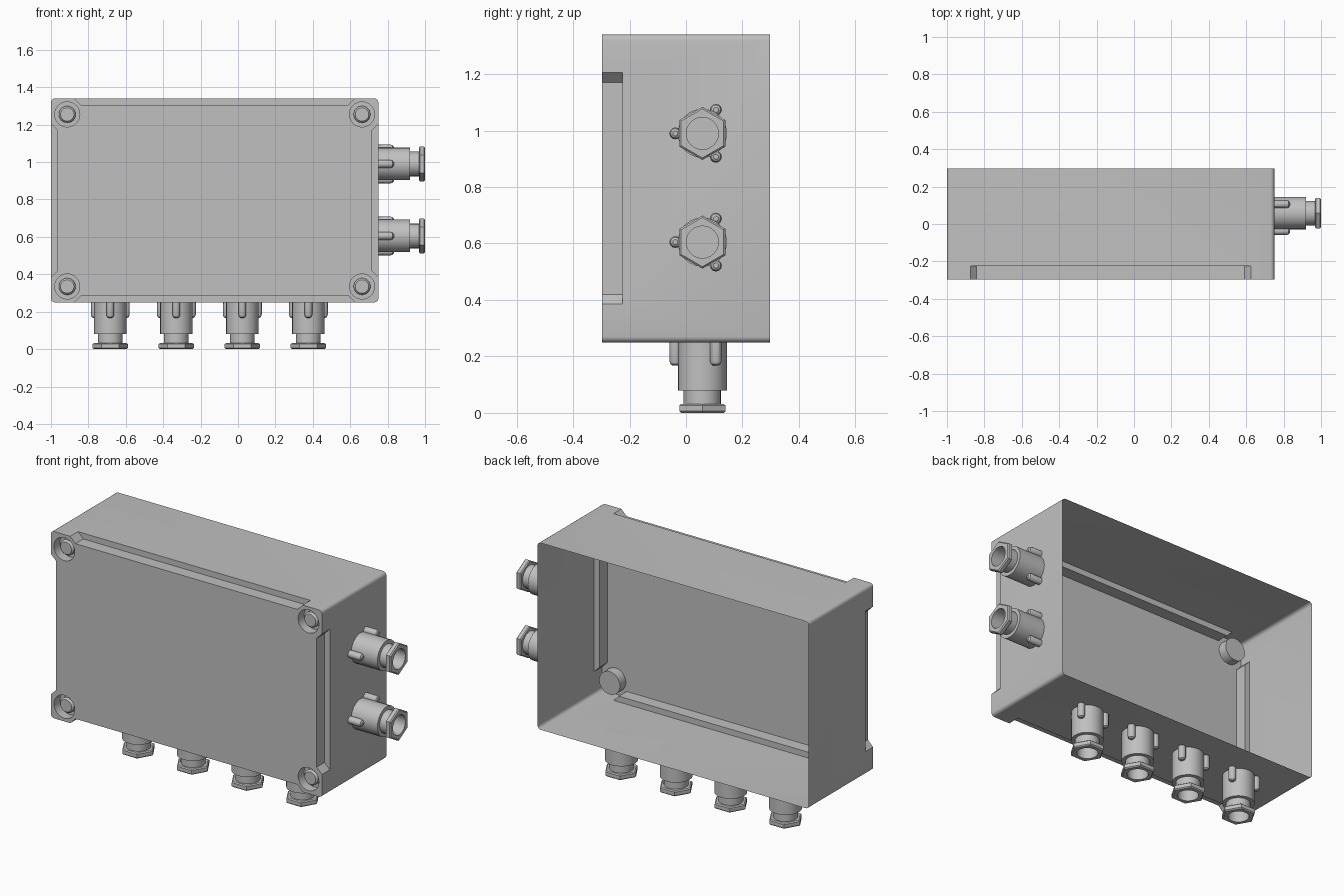
import bpy, bmesh, math
from mathutils import Matrix, Vector

cube = bpy.data.objects.get("Cube")
if cube:
    bpy.data.objects.remove(cube, do_unlink=True)

grey = bpy.data.materials.new("light_grey")
grey.use_nodes = True
colour = (0.53, 0.53, 0.53, 1)
grey.diffuse_color = colour
grey.node_tree.nodes["Principled BSDF"].inputs["Base Color"].default_value = colour

CX, CZ = -0.125, 0.795          # centre of the housing
HX, HY, HZ = 0.875, 0.297, 0.545  # half sizes of the housing
GLAND_Y = 0.058


def make_object(name, bm, matrix=Matrix()):
    bmesh.ops.recalc_face_normals(bm, faces=bm.faces)
    mesh = bpy.data.meshes.new(name)
    bm.to_mesh(mesh)
    bm.free()
    mesh.materials.append(grey)
    obj = bpy.data.objects.new(name, mesh)
    obj.matrix_world = matrix
    bpy.context.collection.objects.link(obj)
    return obj


def smooth(obj):
    bpy.ops.object.select_all(action='DESELECT')
    obj.select_set(True)
    bpy.context.view_layer.objects.active = obj
    bpy.ops.object.shade_smooth_by_angle(angle=math.radians(30))


def loft(bm, rings, segments=24, offset=Vector()):
    """Stack of (radius, height, is_hexagon) rings along z, capped at both ends."""
    loops = []
    for radius, height, is_hex in rings:
        loop = []
        for i in range(segments):
            a = math.tau * i / segments
            r = radius
            if is_hex:
                r *= math.cos(math.pi / 6) / math.cos(a % (math.pi / 3) - math.pi / 6)
            loop.append(bm.verts.new(offset + Vector((r * math.cos(a), r * math.sin(a), height))))
        loops.append(loop)
    for low, high in zip(loops, loops[1:]):
        for i in range(segments):
            j = (i + 1) % segments
            bm.faces.new((low[i], low[j], high[j], high[i]))
    bm.faces.new(loops[0][::-1])
    bm.faces.new(loops[-1])


# Housing block with rounded long edges
bm = bmesh.new()
bmesh.ops.create_cube(bm, size=2, matrix=Matrix.Translation((CX, 0, CZ)) @ Matrix.Diagonal((HX, HY, HZ, 1)))
long_edges = [e for e in bm.edges if abs(e.verts[0].co.y - e.verts[1].co.y) > 0.1]
bmesh.ops.bevel(bm, geom=long_edges, offset=0.02, segments=4, affect='EDGES', profile=0.5)
housing = make_object("housing", bm)

# Cutter: a groove on each front edge and a screw well in each corner
bm = bmesh.new()
groove, over = 0.034, 0.05
for turn in range(4):
    reach, half = (HZ, 0.75) if turn % 2 == 0 else (HX, 0.41)
    spin = Matrix.Rotation(turn * math.pi / 2, 4, 'Y')
    outline = [(-half - over, reach + over), (half + over, reach + over),
               (half - groove, reach - groove), (-half + groove, reach - groove)]
    verts = [bm.verts.new(Vector((CX, 0, CZ)) + spin @ Vector((x, -HY - over, z))) for x, z in outline]
    face = bm.faces.new(verts)
    result = bmesh.ops.extrude_face_region(bm, geom=[face])
    moved = [v for v in result["geom"] if isinstance(v, bmesh.types.BMVert)]
    bmesh.ops.translate(bm, verts=moved, vec=(0, over + 0.072, 0))
corners = [(CX + sx * 0.788, CZ + sz * 0.46) for sx in (-1, 1) for sz in (-1, 1)]
WELL = 0.055
lie_down = Matrix.Rotation(math.pi / 2, 4, 'X')   # local z points to the front
for x, z in corners:
    bmesh.ops.create_cone(bm, cap_ends=True, segments=32, radius1=0.067, radius2=0.067, depth=WELL * 2,
                          matrix=Matrix.Translation((x, -HY, z)) @ lie_down)
cutter = make_object("housing_cutter", bm)
cutter.hide_render = True
cut = housing.modifiers.new("cut", 'BOOLEAN')
cut.operation, cut.solver, cut.object = 'DIFFERENCE', 'EXACT', cutter
bpy.context.view_layer.objects.active = housing
bpy.ops.object.modifier_apply(modifier="cut")
bpy.data.objects.remove(cutter, do_unlink=True)

# Open the back so the housing is a thin shell
bm = bmesh.new()
bm.from_mesh(housing.data)
back = [f for f in bm.faces if f.calc_center_median().y > HY - 0.001]
bmesh.ops.delete(bm, geom=back, context='FACES')
bm.to_mesh(housing.data)
bm.free()
smooth(housing)

# Lid screws sitting in the wells
for n, (x, z) in enumerate(corners, 1):
    bm = bmesh.new()
    loft(bm, [(0.045, 0, False), (0.045, 0.03, False), (0.036, 0.04, False)])
    screw = make_object(f"lid_screw_{n}", bm, Matrix.Translation((x, -HY + WELL, z)) @ lie_down)
    smooth(screw)


def cable_gland(name, matrix):
    """Round body, neck and hollow hexagonal nut, with three locking pins."""
    bm = bmesh.new()
    loft(bm, [(0.087, 0, False), (0.087, 0.17, False), (0.066, 0.17, False), (0.066, 0.218, False),
              (0.087, 0.218, True), (0.094, 0.223, True), (0.094, 0.244, True), (0.087, 0.25, True),
              (0.057, 0.25, False), (0.057, 0.13, False)])
    for angle in (-90, 30, 150):
        a = math.radians(angle)
        spot = Vector((math.cos(a), math.sin(a), 0)) * 0.096
        loft(bm, [(0.021, 0, False), (0.021, 0.065, False), (0.017, 0.077, False), (0.009, 0.083, False)],
             segments=12, offset=spot)
    smooth(make_object(name, bm, matrix))


# Cable glands along the bottom and on the left end
for n in range(4):
    place = Matrix.Translation((-0.683 + n * 0.353, GLAND_Y, CZ - HZ))
    cable_gland(f"bottom_gland_{n + 1}", place @ Matrix.Rotation(math.pi, 4, 'Y'))
for n, z in enumerate((0.605, 0.99), 1):
    place = Matrix.Translation((CX + HX, GLAND_Y, z))
    cable_gland(f"side_gland_{n}", place @ Matrix.Rotation(math.pi / 2, 4, 'Y'))
